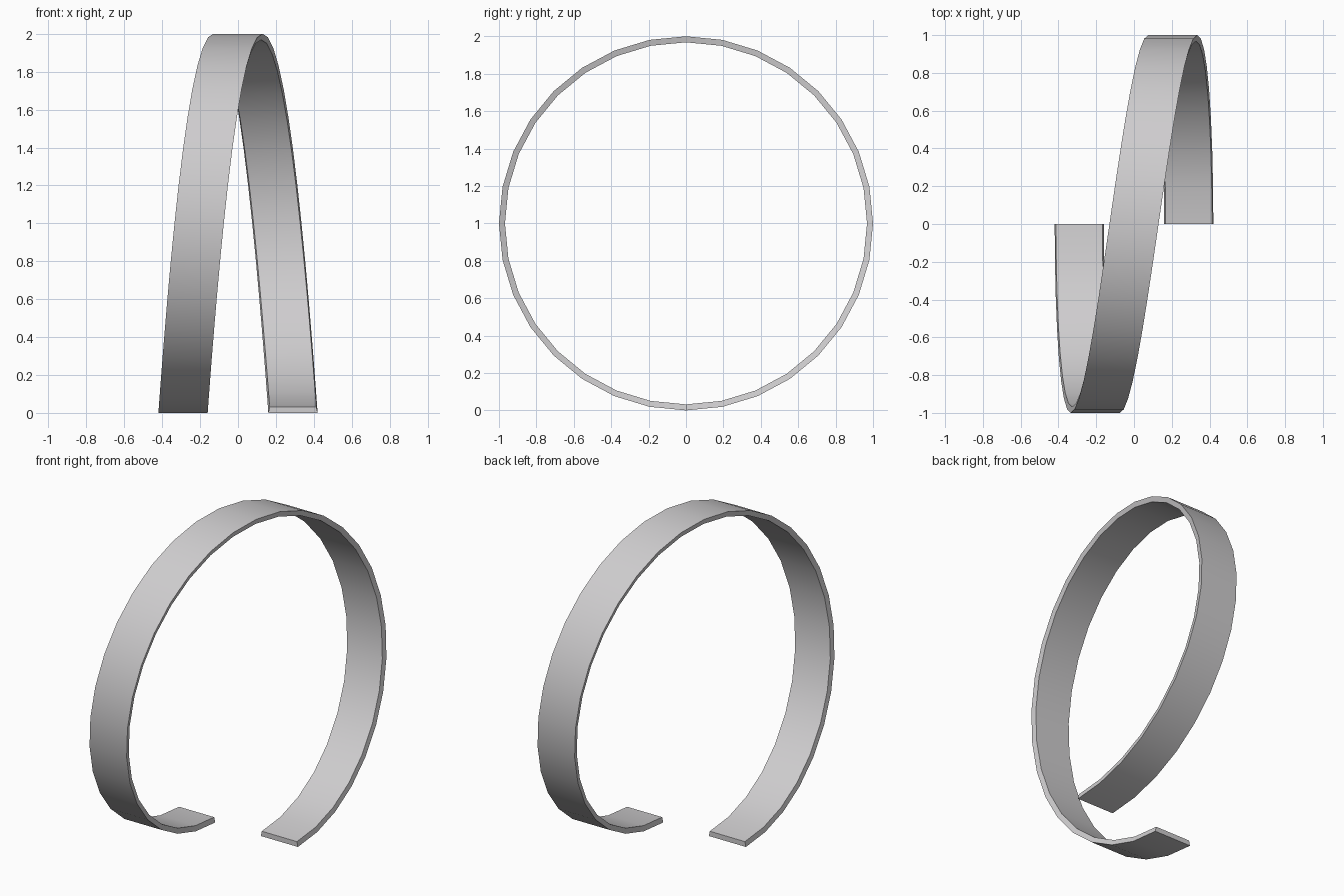
import bpy, bmesh, math

if "Cube" in bpy.data.objects:
    bpy.data.objects.remove(bpy.data.objects["Cube"])

SEGMENTS = 32      # steps around one full turn
R_OUT, R_IN = 1.0, 0.968
SWING = 0.29       # sideways offset at the open ends
HALF_OUT, HALF_IN = 0.13, 0.123

# Cross-section of the band: (sideways offset, radius)
profile = [(-HALF_OUT, R_OUT), (HALF_OUT, R_OUT), (HALF_IN, R_IN), (-HALF_IN, R_IN)]

# Sweep one turn: bottom -> front -> top -> back -> bottom, drifting in x
bm = bmesh.new()
rings = []
for i in range(SEGMENTS + 1):
    a = 2 * math.pi * i / SEGMENTS
    cx = -SWING * math.cos(a / 2)
    rings.append([bm.verts.new((cx + dx, -r * math.sin(a), 1 - r * math.cos(a)))
                  for dx, r in profile])
for r0, r1 in zip(rings, rings[1:]):
    for j in range(4):
        k = (j + 1) % 4
        bm.faces.new((r0[j], r0[k], r1[k], r1[j]))

# End caps
bm.faces.new(rings[0])
bm.faces.new(rings[-1])
bmesh.ops.recalc_face_normals(bm, faces=bm.faces)

mesh = bpy.data.meshes.new("open_band")
bm.to_mesh(mesh)
bm.free()
band = bpy.data.objects.new("open_band", mesh)
bpy.context.collection.objects.link(band)

# Single light grey colour
grey = bpy.data.materials.new("light_grey")
grey.diffuse_color = (0.62, 0.61, 0.62, 1)
grey.use_nodes = True
grey.node_tree.nodes["Principled BSDF"].inputs["Base Color"].default_value = grey.diffuse_color
mesh.materials.append(grey)

# Smooth around the curve, sharp at the rims
bpy.context.view_layer.objects.active = band
band.select_set(True)
bpy.ops.object.shade_smooth_by_angle(angle=math.radians(30))
